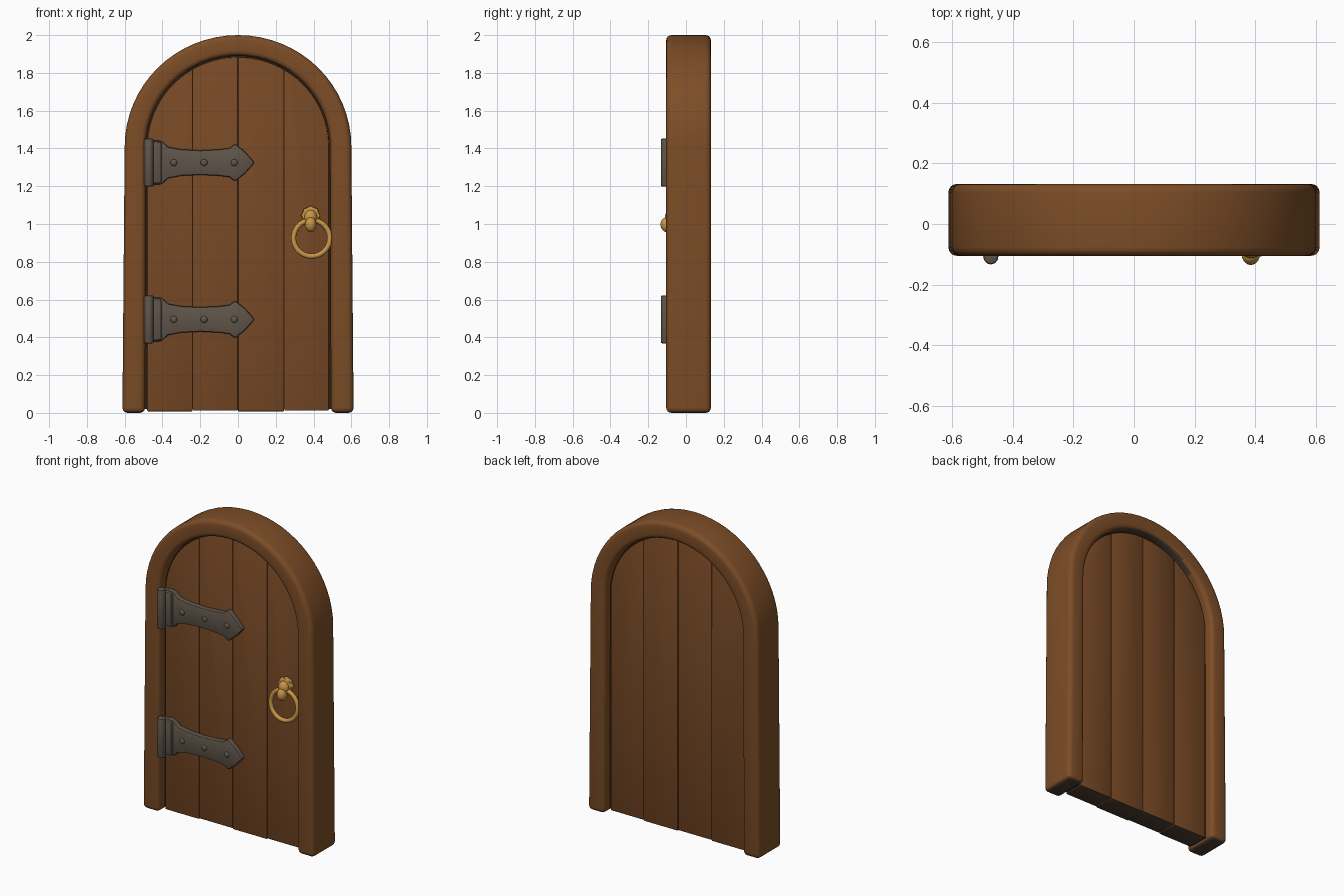
import bpy, bmesh, math
from mathutils import Matrix, Vector

cube = bpy.data.objects.get("Cube")
if cube:
    bpy.data.objects.remove(cube, do_unlink=True)


def material(name, rgb):
    m = bpy.data.materials.new(name)
    m.use_nodes = True
    m.diffuse_color = (*rgb, 1)
    m.node_tree.nodes["Principled BSDF"].inputs["Base Color"].default_value = (*rgb, 1)
    return m


WOOD = material("brown wood", (0.205, 0.075, 0.02))
PLANK = material("plank wood", (0.19, 0.068, 0.019))
UNDERSIDE = material("dark underside", (0.07, 0.045, 0.03))
GROOVE = material("dark groove", (0.035, 0.016, 0.007))
IRON = material("grey iron", (0.115, 0.09, 0.069))
BRASS = material("brass", (0.58, 0.3, 0.06))

SPRING = 1.41          # height where the arch starts
FRONT, BACK = -0.055, 0.085


def finish(name, bm, mats, bevel=0, segments=3):
    """Bevel the sharp edges, colour the underside and shade smooth."""
    bmesh.ops.recalc_face_normals(bm, faces=bm.faces)
    if bevel:
        sharp = [e for e in bm.edges if e.calc_face_angle(0) > math.radians(35)]
        bmesh.ops.bevel(bm, geom=sharp, offset=bevel, segments=segments,
                        profile=0.5, affect='EDGES', clamp_overlap=True)
    bm.normal_update()
    if len(mats) > 1:
        for f in bm.faces:
            f.material_index = int(f.normal.z < -0.7)
    mesh = bpy.data.meshes.new(name)
    bm.to_mesh(mesh)
    bm.free()
    for m in mats:
        mesh.materials.append(m)
    ob = bpy.data.objects.new(name, mesh)
    bpy.context.collection.objects.link(ob)
    bpy.ops.object.select_all(action='DESELECT')
    ob.select_set(True)
    bpy.context.view_layer.objects.active = ob
    bpy.ops.object.shade_smooth_by_angle(angle=math.radians(40))
    return ob


def prism(name, polygons, y0, y1, mats, bevel=0, segments=3):
    """Extrude front-view (x, z) polygons from y0 to y1."""
    bm = bmesh.new()
    for poly in polygons:
        bm.faces.new([bm.verts.new((x, y0, z)) for x, z in poly])
    bmesh.ops.remove_doubles(bm, verts=bm.verts, dist=1e-5)
    geom = bmesh.ops.extrude_face_region(bm, geom=list(bm.faces))["geom"]
    moved = [v for v in geom if isinstance(v, bmesh.types.BMVert)]
    bmesh.ops.translate(bm, verts=moved, vec=(0, y1 - y0, 0))
    return finish(name, bm, mats, bevel, segments)


def arc(rx, rz, a0, a1, steps):
    return [(rx * math.cos(a0 + (a1 - a0) * i / steps),
             SPRING + rz * math.sin(a0 + (a1 - a0) * i / steps))
            for i in range(steps + 1)]


def arch(rx, rz, foot, z0=0.0):
    return [(foot, z0)] + arc(rx, rz, 0, math.pi, 32) + [(-foot, z0)]


# Arched frame, slightly wider at the foot
outer, inner = arch(0.6, 0.59, 0.612), arch(0.488, 0.48, 0.492)
strips = [(outer[i], outer[i + 1], inner[i + 1], inner[i])
          for i in range(len(outer) - 1)]
prism("door_frame", strips, -0.105, 0.132, [WOOD, UNDERSIDE], 0.028, 4)

# Dark core seen in the gaps around the planks
prism("door_core", [arch(0.5, 0.49, 0.5, 0.02)], FRONT + 0.012, BACK - 0.012, [GROOVE])

# Four planks cut to the arch
RX, RZ = 0.481, 0.473
edges = [-RX, -0.24, 0.0, 0.245, RX]
for i in range(4):
    x0, x1 = edges[i] + 0.0005, edges[i + 1] - 0.0005
    foot = 0.008 + 0.004 * (i % 2)
    a0 = math.acos(min(1, x1 / RX))
    a1 = math.acos(max(-1, x0 / RX))
    outline = [(x0, foot), (x1, foot)] + arc(RX, RZ, a0, a1, 12)
    shift = 0.002 * (i % 2)
    prism(f"plank_{i + 1}", [outline], FRONT + shift, BACK - shift,
          [PLANK, UNDERSIDE], 0.005, 2)


def round_part(name, mat, loc, scale, kind="sphere"):
    bm = bmesh.new()
    if kind == "sphere":
        bmesh.ops.create_uvsphere(bm, u_segments=20, v_segments=12, radius=1)
    else:
        bmesh.ops.create_cone(bm, cap_ends=True, segments=20,
                              radius1=1, radius2=1, depth=2)
    bmesh.ops.scale(bm, verts=bm.verts, vec=scale)
    bmesh.ops.translate(bm, verts=bm.verts, vec=loc)
    return finish(name, bm, [mat], 0.008 if kind == "cylinder" else 0, 2)


# Strap hinges: leaf, waisted strap and arrow tip as one outline
half = [(-0.452, 0.118), (-0.405, 0.115), (-0.37, 0.083), (-0.3, 0.07),
        (-0.2, 0.065), (-0.1, 0.07), (-0.045, 0.077), (-0.015, 0.1), (0.04, 0.055)]
for label, zc in (("lower", 0.495), ("upper", 1.325)):
    top = [(x, zc + h) for x, h in half]
    bottom = [(x, zc - h) for x, h in reversed(half)]
    prism(f"{label}_hinge_strap", [top + [(0.088, zc)] + bottom],
          FRONT + 0.01, -0.085, [IRON], 0.01, 2)
    prism(f"{label}_hinge_leaf",
          [[(-0.49, zc - 0.115), (-0.405, zc - 0.11),
            (-0.405, zc + 0.11), (-0.49, zc + 0.115)]],
          FRONT + 0.01, -0.1, [IRON], 0.012, 2)
    round_part(f"{label}_hinge_knuckle", IRON, (-0.472, -0.106, zc),
               (0.025, 0.027, 0.127), "cylinder")
    for n, x in enumerate((-0.34, -0.18, -0.02)):
        round_part(f"{label}_hinge_rivet_{n + 1}", IRON, (x, -0.085, zc),
                   (0.018, 0.01, 0.018))

# Scalloped handle mount
rosette = []
for i in range(32):
    a = math.tau * i / 32
    r = 0.048 + 0.005 * math.cos(8 * a)
    rosette.append((0.385 + r * math.cos(a), 1.045 + r * math.sin(a)))
prism("handle_mount", [rosette], FRONT + 0.01, -0.08, [BRASS], 0.008, 2)
round_part("handle_neck", BRASS, (0.385, -0.082, 1.035), (0.034, 0.03, 0.04))
round_part("handle_loop", BRASS, (0.385, -0.1, 0.997), (0.03, 0.035, 0.04))

# Pull ring hanging from the loop
bm = bmesh.new()
section = bmesh.ops.create_circle(bm, segments=10, radius=0.014)
bmesh.ops.translate(bm, verts=bm.verts, vec=(0.096, 0, 0))
bmesh.ops.rotate(bm, verts=bm.verts, cent=(0, 0, 0),
                 matrix=Matrix.Rotation(math.pi / 2, 3, 'X'))
bmesh.ops.spin(bm, geom=list(bm.verts) + list(bm.edges), cent=(0, 0, 0),
               axis=(0, 0, 1), angle=math.tau, steps=36, use_merge=True)
bmesh.ops.remove_doubles(bm, verts=bm.verts, dist=1e-4)
bmesh.ops.rotate(bm, verts=bm.verts, cent=(0, 0, 0),
                 matrix=Matrix.Rotation(math.radians(86), 3, 'X'))
bmesh.ops.translate(bm, verts=bm.verts, vec=Vector((0.39, -0.086, 0.925)))
finish("handle_ring", bm, [BRASS])
